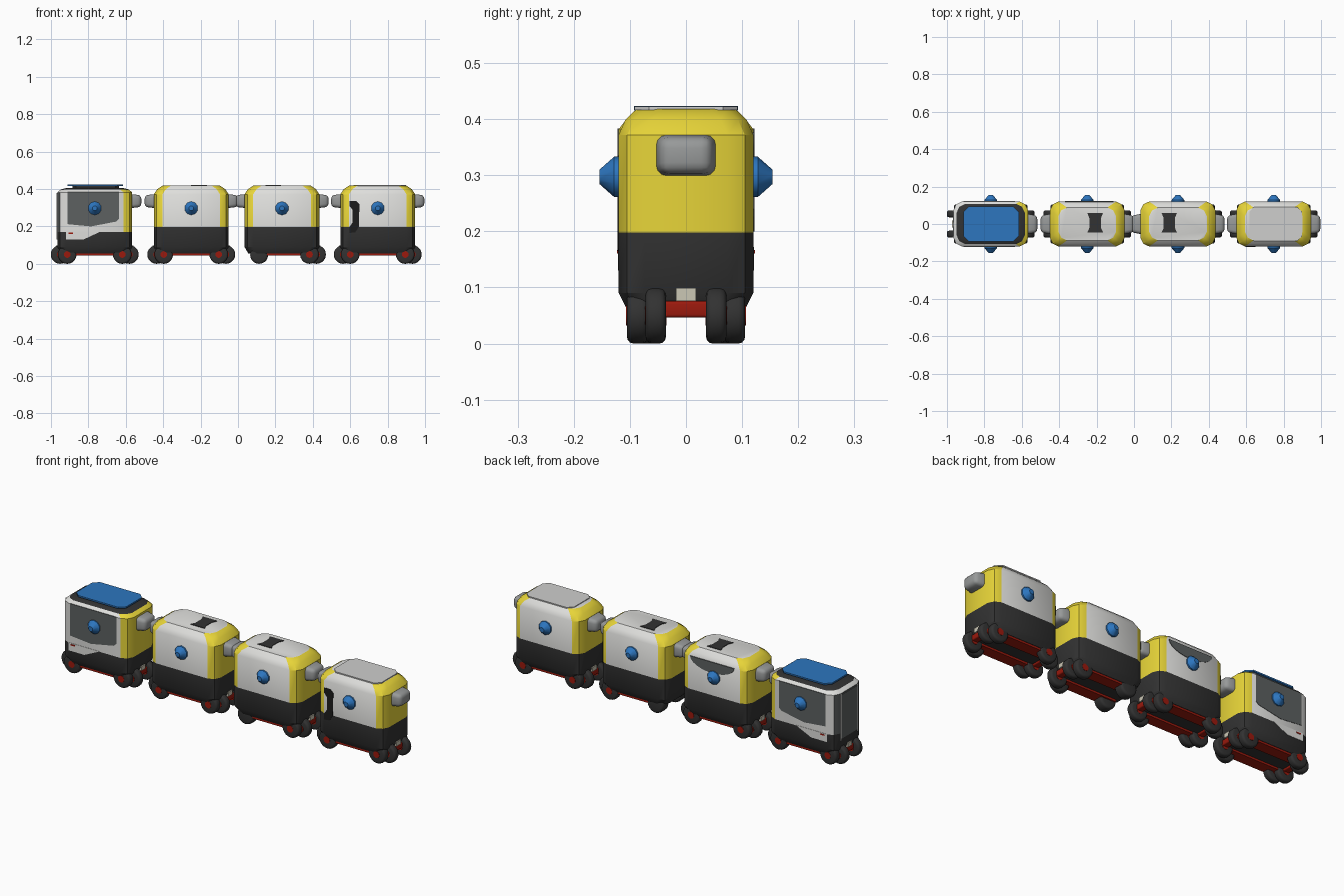
import bpy, bmesh, math
from mathutils import Matrix, Vector

if "Cube" in bpy.data.objects:
    bpy.data.objects.remove(bpy.data.objects["Cube"])

def material(name, r, g, b):
    m = bpy.data.materials.new(name)
    m.diffuse_color = (r, g, b, 1)
    m.use_nodes = True
    m.node_tree.nodes["Principled BSDF"].inputs["Base Color"].default_value = m.diffuse_color
    return m

WHITE = material("off_white", 0.73, 0.73, 0.71)
ROOF = material("roof_grey", 0.62, 0.62, 0.61)
YELLOW = material("yellow", 0.80, 0.66, 0.04)
DARK = material("charcoal", 0.032, 0.032, 0.032)
BLUE = material("blue", 0.026, 0.18, 0.52)
RED = material("dark_red", 0.33, 0.010, 0.004)
GREY = material("mid_grey", 0.31, 0.32, 0.32)
GLASS = material("window_grey", 0.11, 0.12, 0.12)
BLACK = material("black", 0.012, 0.012, 0.012)
BEIGE = material("beige", 0.60, 0.57, 0.46)


def finish(bm, name, mats, angle=30):
    bmesh.ops.recalc_face_normals(bm, faces=bm.faces)
    me = bpy.data.meshes.new(name)
    bm.to_mesh(me)
    bm.free()
    for m in mats:
        me.materials.append(m)
    ob = bpy.data.objects.new(name, me)
    bpy.context.collection.objects.link(ob)
    bpy.ops.object.select_all(action='DESELECT')
    ob.select_set(True)
    bpy.context.view_layer.objects.active = ob
    bpy.ops.object.shade_smooth_by_angle(angle=math.radians(angle))
    return ob


def loft(bm, rings):
    """Skin a stack of equal-length rings and cap both ends."""
    vs = [[bm.verts.new(p) for p in r] for r in rings]
    n = len(vs[0])
    for a, b in zip(vs, vs[1:]):
        for i in range(n):
            bm.faces.new((a[i], a[(i + 1) % n], b[(i + 1) % n], b[i]))
    bm.faces.new(vs[0][::-1])
    bm.faces.new(vs[-1])


def plate(name, cx, pts, axis, lo, hi, mat):
    """Outline extruded along one axis, x given relative to the car centre."""
    def place(p, t):
        u, v = p
        return {'x': (cx + t, u, v), 'y': (cx + u, t, v), 'z': (cx + u, v, t)}[axis]
    bm = bmesh.new()
    loft(bm, [[place(p, t) for p in pts] for t in (lo, hi)])
    return finish(bm, name, [mat])


def box(name, x0, x1, y0, y1, z0, z1, mat, bevel=0.0, taper=None):
    bm = bmesh.new()
    bmesh.ops.create_cube(bm, size=1)
    for v in bm.verts:
        k = 0.8 if taper and v.co.x * taper > 0 else 1
        v.co = Vector(((x0 + x1) / 2 + v.co.x * (x1 - x0),
                       (y0 + y1) / 2 + v.co.y * k * (y1 - y0),
                       (z0 + z1) / 2 + v.co.z * k * (z1 - z0)))
    if bevel:
        bmesh.ops.bevel(bm, geom=bm.edges[:], offset=bevel, segments=3, profile=0.5, affect='EDGES')
    return finish(bm, name, [mat], 40)


def chamfered(x0, x1, hy, c):
    return [(x0 + c, -hy), (x1 - c, -hy), (x1, -hy + c), (x1, hy - c),
            (x1 - c, hy), (x0 + c, hy), (x0, hy - c), (x0, -hy + c)]


def ring(cx, z, dx, dy, c=0.046):
    """Rounded rectangle cross-section of a car body, two facets per corner."""
    hx, hy, k = 0.2 - dx, 0.12 - dy, c * 0.33
    q = [(hx - c, hy), (hx - k, hy - k), (hx, hy - c)]
    pts = q[::-1] + [(-x, y) for x, y in q]
    pts += [(-x, -y) for x, y in q[::-1]] + [(x, -y) for x, y in q]
    return [(cx + x, y, z) for x, y in pts]


def body(name, cx, belt, shoulder, top, color):
    bm = bmesh.new()
    mid = (shoulder + top) / 2 + 0.004
    loft(bm, [ring(cx, 0.055, 0.02, 0.018), ring(cx, 0.09, 0, 0), ring(cx, belt, 0, 0),
              ring(cx, shoulder, 0, 0), ring(cx, mid, 0.018, 0.012), ring(cx, top, 0.046, 0.032)])
    bmesh.ops.recalc_face_normals(bm, faces=bm.faces)
    mats = [DARK, WHITE, YELLOW, GLASS]
    for f in bm.faces:
        c = f.calc_center_median()
        f.material_index = 0 if c.z < belt else mats.index(color(c.x - cx, f.normal, c.z))
    return finish(bm, name, mats)


def wagon_color(x, n, z):
    return YELLOW if abs(x) > 0.13 else WHITE


def engine_color(x, n, z):
    if n.z > 0.9:
        return DARK
    if x > 0.13:
        return YELLOW
    return GLASS if n.x < -0.75 and n.z < 0.1 else WHITE


def disc(name, x, y, z, r1, r2, depth, mat, sign=1, bevel=0.0, seg=20):
    """Cone or cylinder lying along the y axis, narrow end outward."""
    bm = bmesh.new()
    bmesh.ops.create_cone(bm, cap_ends=True, segments=seg, radius1=r1, radius2=r2, depth=depth)
    if bevel:
        rim = [e for e in bm.edges if abs(e.verts[0].co.z - e.verts[1].co.z) < 1e-5]
        bmesh.ops.bevel(bm, geom=rim, offset=bevel, segments=3, profile=0.5, affect='EDGES')
    bm.transform(Matrix.Translation((x, y, z)) @ Matrix.Rotation(-sign * math.pi / 2, 4, 'X'))
    return finish(bm, name, [mat], 40)


def bogie(car, cx, e):
    """Four wheels, fenders and crossbar at end e (-1 or 1)."""
    for s in (-1, 1):
        for tag, x, y, w in (("inner", 0.185, 0.054, 0.036), ("outer", 0.147, 0.086, 0.038)):
            disc(f"{car}_{tag}_wheel", cx + e * x, s * y, 0.05, 0.05, 0.05, w, DARK, s, 0.011)
            disc(f"{car}_{tag}_hub", cx + e * x, s * y, 0.05, 0.018, 0.018, w + 0.003, RED, s)
        # red fender tucked above the outer wheel
        plate(f"{car}_fender", cx, [(e * 0.085, 0.048), (e * 0.18, 0.05), (e * 0.184, 0.075),
              (e * 0.172, 0.092), (e * 0.12, 0.07)], 'y', s * 0.07, s * 0.1, RED)
    a, b = sorted((cx + e * 0.165, cx + e * 0.202))
    box(f"{car}_crossbar", a, b, -0.07, 0.07, 0.046, 0.076, RED, 0.006)
    a, b = sorted((cx + e * 0.19, cx + e * 0.206))
    box(f"{car}_end_lamp", a, b, -0.018, 0.018, 0.076, 0.099, BEIGE)


CARS = {"engine": -0.766, "wagon_one": -0.25, "wagon_two": 0.235, "wagon_three": 0.747}
for car, cx in CARS.items():
    engine = car == "engine"
    if engine:
        body("engine_body", cx, 0.17, 0.382, 0.405, engine_color)
    else:
        body(f"{car}_body", cx, 0.198, 0.372, 0.418, wagon_color)
    for s in (-1, 1):
        # domed side knob and red underframe rail
        disc(f"{car}_side_knob", cx, s * 0.122, 0.297, 0.036, 0.036, 0.012, BLUE, s, seg=10)
        disc(f"{car}_side_knob_tip", cx, s * 0.141, 0.297, 0.036, 0.013, 0.026, BLUE, s, seg=10)
        box(f"{car}_rail", cx - 0.16, cx + 0.16, min(s * 0.04, s * 0.1), max(s * 0.04, s * 0.1),
            0.044, 0.06, RED)
    for e in (-1, 1):
        if not (car == "wagon_two" and e < 0):
            bogie(car, cx, e)
        if not (engine and e < 0):
            a, b = sorted((cx + e * 0.185, cx + e * 0.249))
            box(f"{car}_coupler", a, b, -0.056, 0.056, 0.297, 0.374, GREY, 0.018, e)

# simple wheels under one wagon end
for s in (-1, 1):
    disc("wagon_two_plain_wheel", 0.113, s * 0.075, 0.048, 0.048, 0.048, 0.055, DARK, s, 0.012)

# engine sides: window, pale lower panel, small red mark
ex = CARS["engine"]
for s in (-1, 1):
    plate("engine_side_window", ex, [(-0.145, 0.383), (0.13, 0.383), (0.13, 0.24), (0.115, 0.226),
          (-0.02, 0.2), (-0.145, 0.212)], 'y', s * 0.118, s * 0.122, GLASS)
    plate("engine_lower_panel", ex, [(-0.154, 0.13), (-0.06, 0.13), (0.03, 0.172), (-0.154, 0.172)],
          'y', s * 0.118, s * 0.1215, WHITE)
    plate("engine_side_mark", ex, [(-0.14, 0.16), (-0.115, 0.16), (-0.115, 0.167), (-0.14, 0.167)],
          'y', s * 0.12, s * 0.123, RED)
    plate("windscreen_trim", ex, [(s * 0.066, 0.13), (s * 0.073, 0.13), (s * 0.073, 0.38), (s * 0.066, 0.38)],
          'x', -0.204, -0.199, WHITE)
# engine windscreen and raised roof panel
plate("engine_windscreen", ex, [(-0.066, 0.14), (0.066, 0.14), (0.066, 0.375), (-0.066, 0.375)],
      'x', -0.203, -0.198, GLASS)
plate("roof_panel_mount", ex, chamfered(-0.12, 0.13, 0.075, 0.02), 'z', 0.40, 0.415, DARK)
plate("engine_roof_panel", ex, chamfered(-0.145, 0.15, 0.093, 0.028), 'z', 0.415, 0.423, BLUE)

# roof hatches with notched sides
for car, x0, x1 in (("wagon_one", 0.0, 0.085), ("wagon_two", -0.088, -0.005)):
    n = 0.012
    plate(f"{car}_roof_hatch", CARS[car], [(x0, -0.045), (x1, -0.045), (x1 - n, -0.02), (x1 - n, 0.03),
          (x1, 0.06), (x0, 0.06), (x0 + n, 0.03), (x0 + n, -0.02)], 'z', 0.416, 0.421, DARK)

# half-oval back window, pale roof lid and dark front grip
arc = [(0.13 * math.cos(t * math.pi / 12), 0.376 - 0.058 * math.sin(t * math.pi / 12)) for t in range(13)]
plate("wagon_one_back_window", CARS["wagon_one"] + 0.01, arc, 'y', 0.118, 0.1225, GLASS)
plate("wagon_three_roof_lid", CARS["wagon_three"], chamfered(-0.13, 0.15, 0.092, 0.026), 'z', 0.416, 0.422, ROOF)
plate("wagon_three_front_grip", CARS["wagon_three"], [(-0.152, 0.195), (-0.152, 0.165), (-0.12, 0.168),
      (-0.1, 0.2), (-0.098, 0.32), (-0.115, 0.335), (-0.15, 0.335), (-0.152, 0.31), (-0.135, 0.29),
      (-0.135, 0.22)], 'y', -0.1225, -0.118, BLACK)
